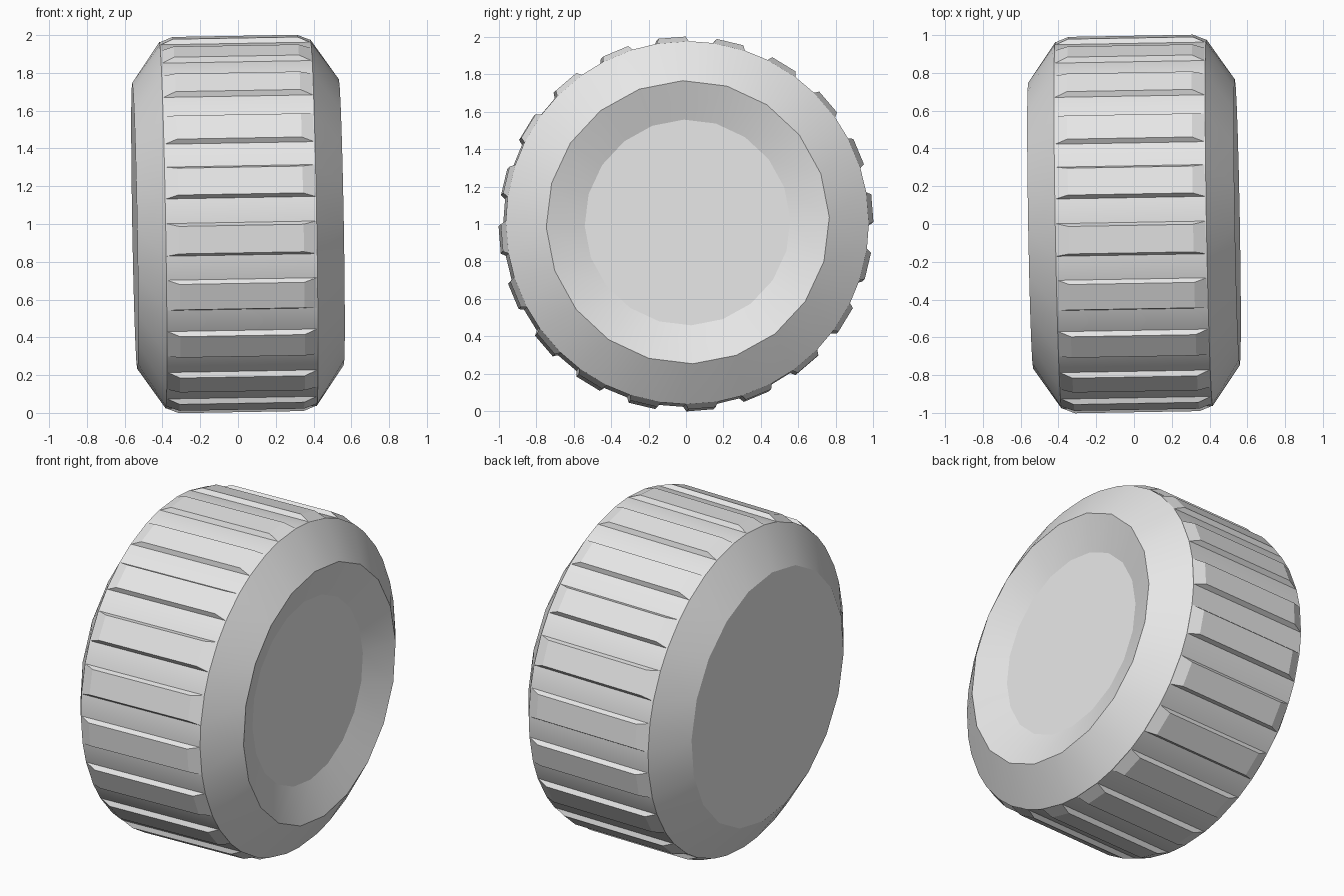
import bpy, bmesh
from math import radians, cos, sin
from mathutils import Matrix, Vector

cube = bpy.data.objects.get("Cube")
if cube:
    bpy.data.objects.remove(cube, do_unlink=True)

COUNT = 20                      # tread bars around the wheel
STEP = 360 / COUNT
BAR_CENTRE = 94.6               # angle of the first bar, from +y towards +z
BASE_HALF, TOP_HALF = 5.2, 4.2  # half widths of a bar in degrees
TILT = Matrix.Rotation(radians(1), 4, 'Z') @ Matrix.Rotation(radians(-1), 4, 'Y')
PLACE = Matrix.Translation((0, 0, 1)) @ TILT

grey = bpy.data.materials.new("light_grey")
grey.use_nodes = True
colour = (0.8, 0.8, 0.8, 1)
grey.diffuse_color = colour
grey.node_tree.nodes["Principled BSDF"].inputs["Base Color"].default_value = colour


def polar(x, radius, angle):
    a = radians(angle)
    return Vector((x, radius * cos(a), radius * sin(a)))


def finish(bm, name, smooth):
    bmesh.ops.recalc_face_normals(bm, faces=bm.faces)
    bm.transform(PLACE)
    mesh = bpy.data.meshes.new(name)
    bm.to_mesh(mesh)
    bm.free()
    mesh.materials.append(grey)
    if smooth:
        mesh.shade_smooth()
        mesh.set_sharp_from_angle(angle=radians(20))
    obj = bpy.data.objects.new(name, mesh)
    bpy.context.collection.objects.link(obj)


def ring(bm, x, radius, angles):
    return [bm.verts.new(polar(x, radius, a)) for a in angles]


# Wheel body: wide drum, sloped shoulders, flat back and dished front
bm = bmesh.new()
outer = [BAR_CENTRE + k * STEP + s for k in range(COUNT) for s in (-BASE_HALF, BASE_HALF)]
inner = [92 + k * STEP for k in range(COUNT)]
drum = [ring(bm, x, 0.97, outer) for x in (-0.4, 0.4)]
rims = [ring(bm, x, 0.757, inner) for x in (-0.547, 0.547)]
floor = ring(bm, 0.467, 0.55, inner)

n = len(outer)
for i in range(n):
    j = (i + 1) % n
    bm.faces.new((drum[0][i], drum[0][j], drum[1][j], drum[1][i]))
for k in range(COUNT):
    m = (k + 1) % COUNT
    for d, r in zip(drum, rims):
        a, b, c = d[2 * k], d[2 * k + 1], d[2 * m]
        bm.faces.new((a, b, r[k]))
        bm.faces.new((b, r[m], r[k]))
        bm.faces.new((b, c, r[m]))
    bm.faces.new((rims[1][k], rims[1][m], floor[m], floor[k]))
bm.faces.new(rims[0])
bm.faces.new(floor)
finish(bm, "wheel_body", True)

# Tread bars: tapered blocks around the drum
bm = bmesh.new()
for k in range(COUNT):
    centre = BAR_CENTRE + k * STEP
    levels = []
    for radius, half_x, half_a in ((0.968, 0.4, BASE_HALF), (0.996, 0.33, TOP_HALF)):
        corners = ((-1, -1), (1, -1), (1, 1), (-1, 1))
        levels.append([bm.verts.new(polar(sx * half_x, radius, centre + sa * half_a))
                       for sx, sa in corners])
    low, high = levels
    bm.faces.new(high)
    bm.faces.new(low[::-1])
    for i in range(4):
        j = (i + 1) % 4
        bm.faces.new((low[i], low[j], high[j], high[i]))
finish(bm, "tread_bars", False)
